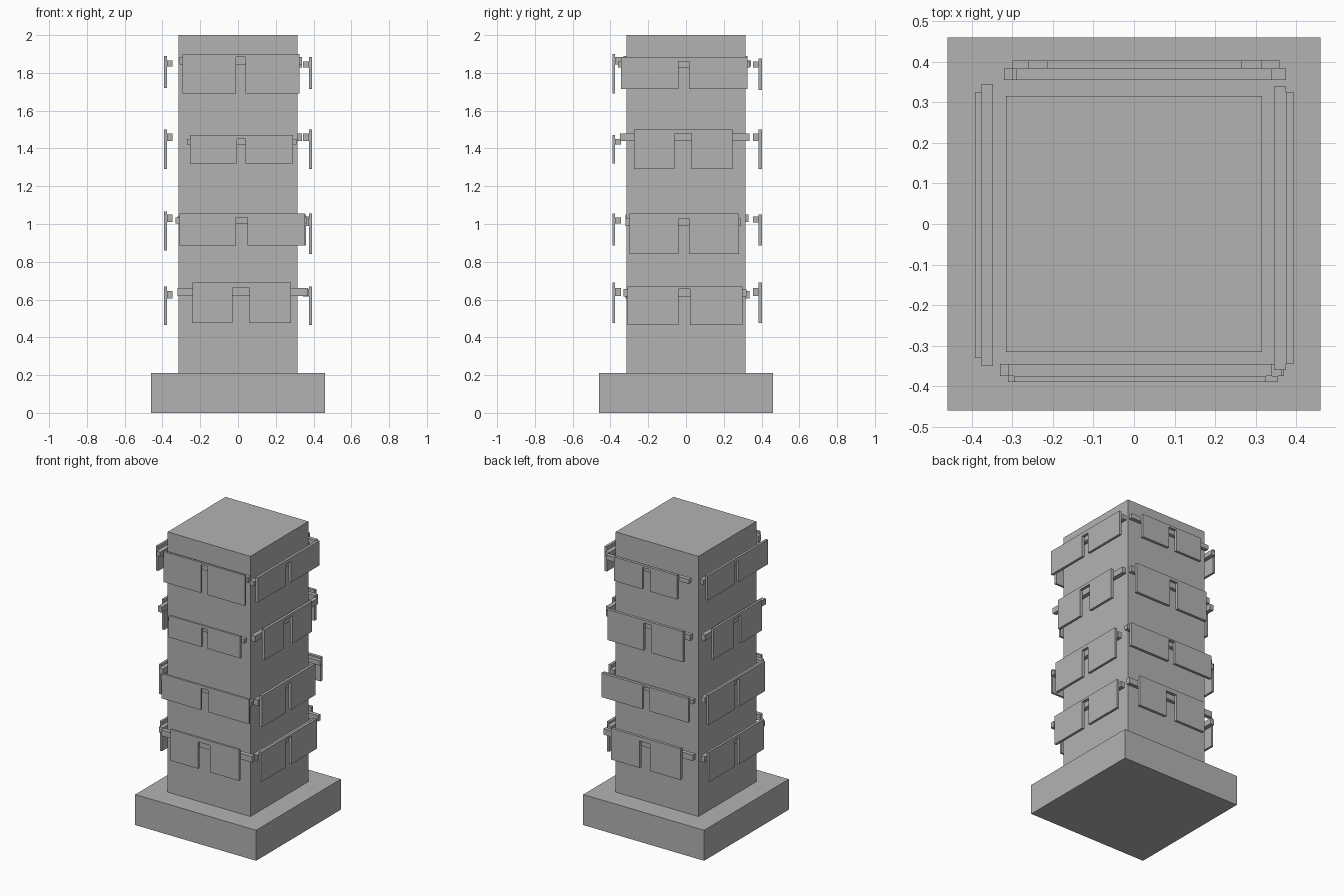
import bpy
import bmesh
from mathutils import Vector

old = bpy.data.objects.get("Cube")
if old:
    bpy.data.objects.remove(old, do_unlink=True)

# Single plain grey
grey = bpy.data.materials.new("stone_grey")
grey.use_nodes = True
colour = (0.45, 0.45, 0.45, 1)
grey.diffuse_color = colour
grey.node_tree.nodes["Principled BSDF"].inputs["Base Color"].default_value = colour


def extrude_outline(name, outline, offset):
    """Make a solid from a planar outline pushed along an offset vector."""
    mesh = bpy.data.meshes.new(name)
    bm = bmesh.new()
    face = bm.faces.new([bm.verts.new(p) for p in outline])
    result = bmesh.ops.extrude_face_region(bm, geom=[face])
    moved = [g for g in result["geom"] if isinstance(g, bmesh.types.BMVert)]
    bmesh.ops.translate(bm, verts=moved, vec=offset)
    bmesh.ops.recalc_face_normals(bm, faces=bm.faces)
    bm.to_mesh(mesh)
    bm.free()
    mesh.materials.append(grey)
    obj = bpy.data.objects.new(name, mesh)
    bpy.context.collection.objects.link(obj)
    return obj


def square_block(name, half, bottom, top):
    corners = [(-half, -half), (half, -half), (half, half), (-half, half)]
    extrude_outline(name, [(x, y, bottom) for x, y in corners],
                    Vector((0, 0, top - bottom)))


def rectangle(left, right, bottom, top):
    return [(left, bottom), (right, bottom), (right, top), (left, top)]


def wall_solid(name, profile, along, outward, inner, outer):
    """Place a flat profile (along wall, height) between two wall distances."""
    up = Vector((0, 0, 1))
    outline = [along * u + up * z + outward * inner for u, z in profile]
    extrude_outline(name, outline, outward * (outer - inner))


def hanging(label, along, outward, depths, row):
    """A rail with a slotted panel hung in front of it."""
    left, right, bottom, top, slot_l, slot_r, rail_l, rail_r, rail_top = row
    rail_in, panel_in, panel_out = depths
    rail_bottom = rail_top - 0.19 * (top - bottom)
    wall_solid(label + "_rail", rectangle(rail_l, rail_r, rail_bottom, rail_top),
               along, outward, rail_in, panel_in)
    panel = [(left, bottom), (slot_l, bottom), (slot_l, rail_top),
             (slot_r, rail_top), (slot_r, bottom), (right, bottom),
             (right, top), (left, top)]
    wall_solid(label + "_panel", panel, along, outward, panel_in, panel_out)


# Plinth and shaft
square_block("plinth", 0.46, 0, 0.21)
square_block("shaft", 0.315, 0.21, 2)

# Rows, bottom to top: panel left, right, bottom, top, slot, rail ends, rail top
front_rows = [
    (-.24, .28, .475, .69, -.03, .06, -.32, .37, .66),
    (-.31, .355, .885, 1.055, -.01, .05, -.33, .365, 1.035),
    (-.255, .29, 1.32, 1.47, -.005, .04, -.27, .31, 1.45),
    (-.295, .325, 1.69, 1.9, -.01, .04, -.31, .34, 1.885),
]
left_rows = [
    (-.31, .3, .465, .67, -.04, .02, -.33, .32, .655),
    (-.3, .28, .84, 1.055, -.04, .015, -.32, .29, 1.03),
    (-.275, .245, 1.29, 1.5, -.06, .03, -.35, .335, 1.48),
    (-.345, .325, 1.715, 1.885, -.04, .015, -.36, .34, 1.86),
]
back_rows = [
    (-.24, .29, .475, .69, -.01, .07, -.32, .36, .66),
    (-.3, .36, .885, 1.05, 0, .05, -.32, .375, 1.04),
    (-.26, .315, 1.29, 1.5, -.02, .04, -.3, .34, 1.48),
    (-.215, .265, 1.71, 1.875, -.01, .05, -.29, .34, 1.86),
]
right_rows = [
    (-.29, .31, .465, .67, -.02, .03, -.32, .335, .645),
    (-.3, .315, .86, 1.065, -.02, .03, -.32, .33, 1.05),
    (-.265, .26, 1.29, 1.5, -.04, .04, -.33, .33, 1.48),
    (-.33, .325, 1.72, 1.89, -.01, .03, -.35, .345, 1.865),
]

# Four walls: direction along, direction outward, rail and panel depths
X, Y = Vector((1, 0, 0)), Vector((0, 1, 0))
walls = {
    "front": (X, -Y, (.345, .375, .39), front_rows),
    "left": (Y, X, (.345, .375, .393), left_rows),
    "back": (X, Y, (.355, .383, .403), back_rows),
    "right": (Y, -X, (.347, .376, .392), right_rows),
}
for side, (along, outward, depths, rows) in walls.items():
    for tier, row in zip(("lowest", "lower", "upper", "top"), rows):
        hanging(side + "_" + tier, along, outward, depths, row)
